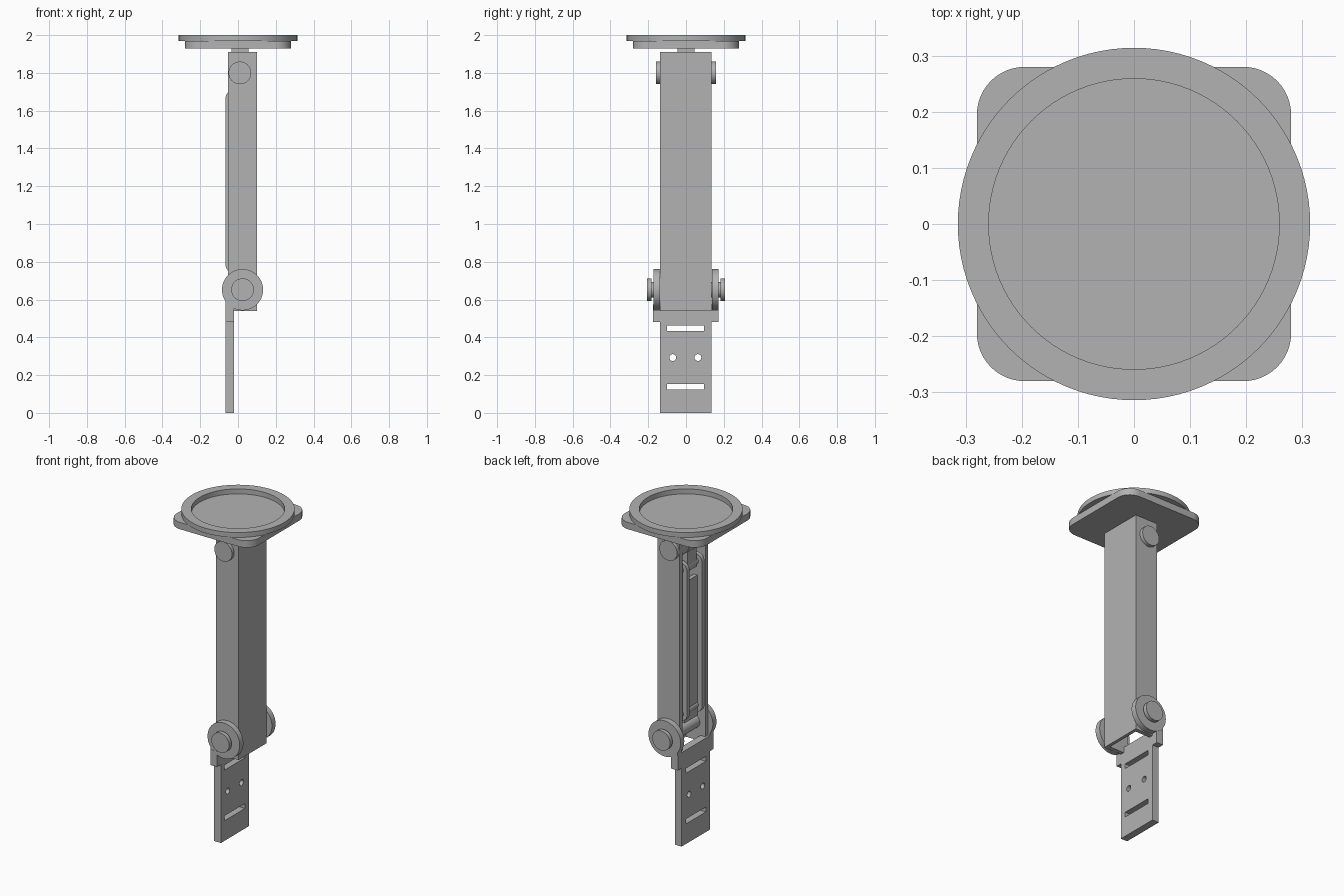
import bpy
import bmesh
import math
from mathutils import Matrix

cube = bpy.data.objects.get("Cube")
if cube:
    bpy.data.objects.remove(cube, do_unlink=True)

grey = bpy.data.materials.new("plain grey")
grey.use_nodes = True
COLOUR = (0.45, 0.45, 0.45, 1)
grey.diffuse_color = COLOUR
grey.node_tree.nodes["Principled BSDF"].inputs["Base Color"].default_value = COLOUR


def finish(name, bm):
    mesh = bpy.data.meshes.new(name)
    bmesh.ops.recalc_face_normals(bm, faces=bm.faces)
    bm.to_mesh(mesh)
    bm.free()
    mesh.materials.append(grey)
    ob = bpy.data.objects.new(name, mesh)
    bpy.context.collection.objects.link(ob)
    return ob


def box(name, x, y, z):
    bm = bmesh.new()
    bmesh.ops.create_cube(bm, size=1)
    for v in bm.verts:
        for i, (lo, hi) in enumerate((x, y, z)):
            v.co[i] = lo + (v.co[i] + 0.5) * (hi - lo)
    return finish(name, bm)


def cylinder(name, centre, radius, depth, axis="Y", segments=64):
    bm = bmesh.new()
    turn = {"X": Matrix.Rotation(math.pi / 2, 4, "Y"),
            "Y": Matrix.Rotation(math.pi / 2, 4, "X"),
            "Z": Matrix.Identity(4)}[axis]
    bmesh.ops.create_cone(bm, cap_ends=True, segments=segments, radius1=radius,
                          radius2=radius, depth=depth,
                          matrix=Matrix.Translation(centre) @ turn)
    return smooth(finish(name, bm))


def extrude(name, points, offset):
    bm = bmesh.new()
    face = bm.faces.new([bm.verts.new(p) for p in points])
    result = bmesh.ops.extrude_face_region(bm, geom=[face])
    verts = [g for g in result["geom"] if isinstance(g, bmesh.types.BMVert)]
    bmesh.ops.translate(bm, verts=verts, vec=offset)
    # the starting face survives extrusion as the closing cap
    if not face.is_valid or not any(f == face for f in bm.faces):
        bmesh.ops.holes_fill(bm, edges=bm.edges)
    return smooth(finish(name, bm))


def smooth(ob):
    bpy.ops.object.select_all(action="DESELECT")
    ob.select_set(True)
    bpy.context.view_layer.objects.active = ob
    bpy.ops.object.shade_smooth_by_angle(angle=math.radians(30))
    return ob


def cut(ob, cutter):
    mod = ob.modifiers.new("cut", "BOOLEAN")
    mod.operation = "DIFFERENCE"
    mod.solver = "EXACT"
    mod.object = cutter
    bpy.context.view_layer.objects.active = ob
    bpy.ops.object.modifier_apply(modifier=mod.name)
    bpy.data.objects.remove(cutter, do_unlink=True)


def arc(cx, cy, r, start, end, n=12):
    for i in range(n + 1):
        a = math.radians(start + (end - start) * i / n)
        yield cx + r * math.cos(a), cy + r * math.sin(a)


# Top: rounded square plate with a recessed round tray
corner, inset = 0.085, 0.195
outline = []
for k, (sx, sy) in enumerate(((1, 1), (-1, 1), (-1, -1), (1, -1))):
    outline += arc(sx * inset, sy * inset, corner, k * 90, k * 90 + 90)
extrude("top_plate", [(x, y, 1.928) for x, y in outline], (0, 0, 0.042))

tray = cylinder("round_tray", (0, 0, 1.985), 0.314, 0.03, "Z", 96)
cut(tray, cylinder("tray_cutter", (0, 0, 1.99), 0.259, 0.05, "Z", 96))
smooth(tray)

# Arm: channel open towards -x and at both ends
section = [(-0.052, -0.137), (0.1, -0.137), (0.1, 0.135), (-0.052, 0.135),
           (-0.052, 0.11), (0.08, 0.11), (0.08, -0.112), (-0.052, -0.112)]
extrude("arm_channel", [(x, y, 0.54) for x, y in section], (0, 0, 1.37))

# Inner link: two round-ended bars joined by a web
low, high, link_x, link_r = 0.785, 1.665, -0.02, 0.046
profile = list(arc(link_x, high, link_r, 0, 180)) + list(arc(link_x, low, link_r, 180, 360))
for side, y in (("left", 0.06), ("right", -0.085)):
    extrude(f"link_bar_{side}", [(x, y, z) for x, z in profile], (0, 0.025, 0))
box("link_web", (-0.035, -0.01), (-0.065, 0.065), (0.72, 1.58))
for end, z in (("lower", low), ("upper", high)):
    cylinder(f"link_pin_{end}", (link_x, 0, z), 0.022, 0.23, segments=32)

# Tilting neck that carries the top plate
cylinder("neck_barrel", (0.01, 0, 1.8), 0.064, 0.09)
box("neck_stem", (-0.035, 0.055), (-0.045, 0.045), (1.8, 1.935))
box("neck_tail", (-0.04, 0.0), (-0.045, 0.045), (1.64, 1.8))
cylinder("top_pin", (0.01, 0, 1.8), 0.06, 0.316)

# Lower mounting bracket with slots and screw holes
front, back = -0.065, -0.02
mount = box("mounting_plate", (front, back), (-0.137, 0.135), (0, 0.48))
for z in (0.138, 0.448):
    cut(mount, box("slot_cutter", (-0.1, 0.02), (-0.1, 0.095), (z - 0.015, z + 0.015)))
for y in (-0.07, 0.063):
    cut(mount, cylinder("hole_cutter", (-0.04, y, 0.293), 0.018, 0.12, "X", 32))
smooth(mount)
box("bracket_crossbar", (front, back), (-0.174, 0.172), (0.48, 0.575))

# Hinge cheeks, collars and pin heads on both sides
hinge_x, hinge_z = 0.024, 0.652
for side, s in (("left", 1), ("right", -1)):
    y0, y1 = sorted((s * 0.138, s * 0.173))
    box(f"bracket_ear_{side}", (front, back), (y0, y1), (0.57, 0.66))
    cylinder(f"hinge_disc_{side}", (hinge_x, s * 0.1555, hinge_z), 0.109, 0.035)
    cylinder(f"hinge_collar_{side}", (hinge_x, s * 0.178, hinge_z), 0.042, 0.02)
    cylinder(f"hinge_head_{side}", (hinge_x, s * 0.194, hinge_z), 0.06, 0.024)
cylinder("hinge_axle", (hinge_x, 0, hinge_z), 0.04, 0.34, segments=32)
